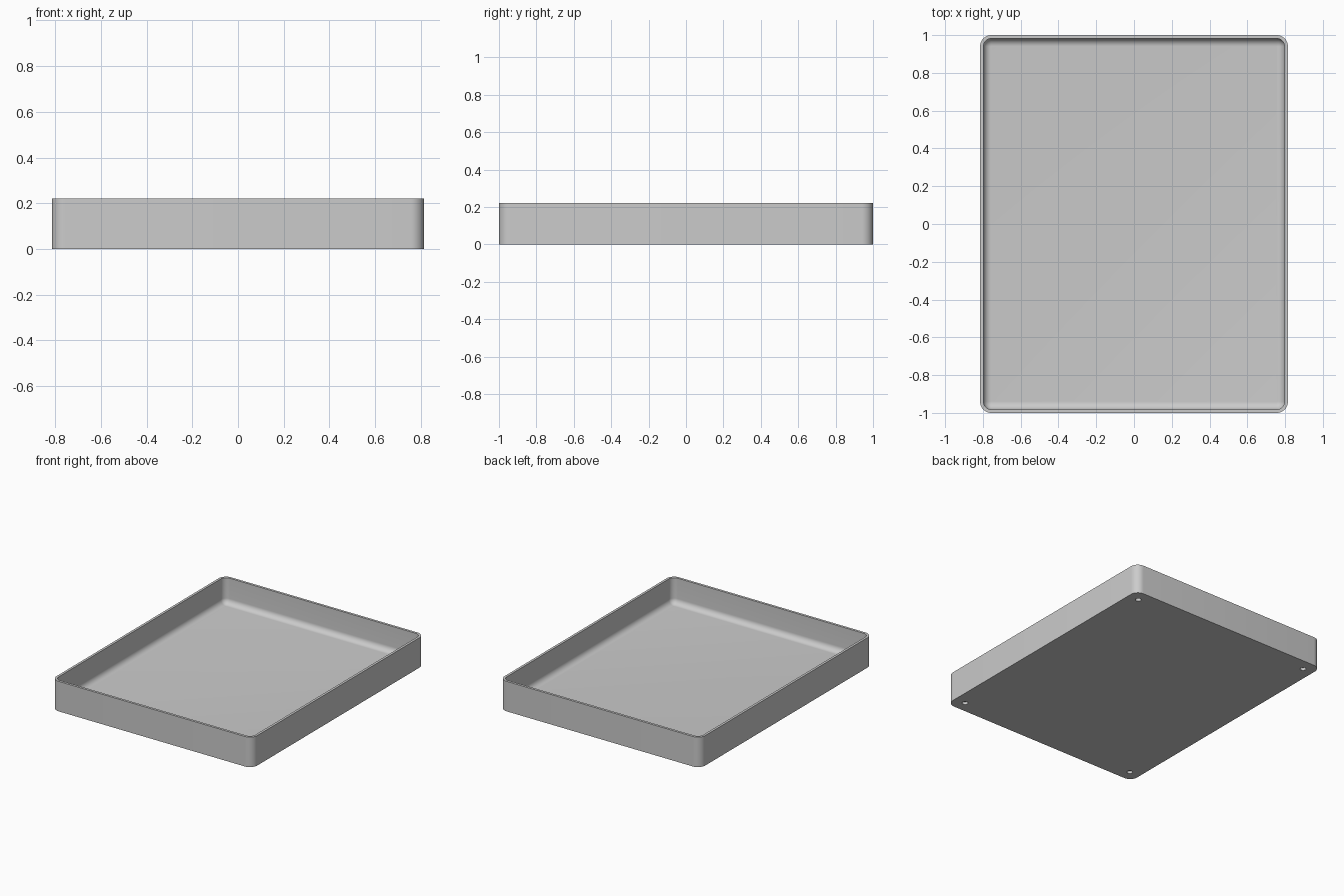
import bpy
import bmesh
import math

if "Cube" in bpy.data.objects:
    bpy.data.objects.remove(bpy.data.objects["Cube"], do_unlink=True)

HALF_X, HALF_Y, HEIGHT = 0.815, 1.0, 0.22
CORNER, WALL, FLOOR, FILLET = 0.06, 0.018, 0.03, 0.041
HOLE_INSET, HOLE_RADIUS, HOLE_DEPTH = 0.085, 0.02, 0.02
STEPS = 10

grey = bpy.data.materials.new("plain grey")
grey.use_nodes = True
colour = (0.6, 0.6, 0.6, 1)
grey.diffuse_color = colour
grey.node_tree.nodes["Principled BSDF"].inputs["Base Color"].default_value = colour


def ring(bm, inset, z):
    """Rounded rectangle of vertices, inset from the outer wall."""
    radius = CORNER - inset
    verts = []
    for k, (sx, sy) in enumerate(((1, 1), (-1, 1), (-1, -1), (1, -1))):
        for i in range(STEPS + 1):
            a = math.pi / 2 * (k + i / STEPS)
            verts.append(bm.verts.new((sx * (HALF_X - CORNER) + radius * math.cos(a),
                                       sy * (HALF_Y - CORNER) + radius * math.sin(a), z)))
    return verts


# Section of the tray: outer wall, rim, inner wall, filleted floor edge
section = [(0, 0), (0, HEIGHT), (WALL, HEIGHT)]
for i in range(STEPS + 1):
    a = math.pi / 2 * i / STEPS
    section.append((WALL + FILLET * (1 - math.cos(a)), FLOOR + FILLET * (1 - math.sin(a))))

bm = bmesh.new()
rings = [ring(bm, inset, z) for inset, z in section]
for low, high in zip(rings, rings[1:]):
    for i in range(len(low)):
        j = (i + 1) % len(low)
        bm.faces.new((low[i], low[j], high[j], high[i]))
bm.faces.new(rings[-1])
bm.faces.new(rings[0][::-1])
bmesh.ops.recalc_face_normals(bm, faces=bm.faces)
mesh = bpy.data.meshes.new("tray")
bm.to_mesh(mesh)
bm.free()
mesh.materials.append(grey)
tray = bpy.data.objects.new("tray", mesh)
bpy.context.collection.objects.link(tray)

# Blind round holes under the four corners
cutters = []
for sx in (-1, 1):
    for sy in (-1, 1):
        bpy.ops.mesh.primitive_cylinder_add(
            vertices=32, radius=HOLE_RADIUS, depth=2 * HOLE_DEPTH,
            location=(sx * (HALF_X - HOLE_INSET), sy * (HALF_Y - HOLE_INSET), 0))
        cutter = bpy.context.object
        cutter.name = "hole_cutter"
        cutter.hide_render = True
        cutter.data.materials.append(grey)
        cut = tray.modifiers.new("corner hole", 'BOOLEAN')
        cut.operation = 'DIFFERENCE'
        cut.solver = 'EXACT'
        cut.object = cutter
        cutters.append(cutter)

bpy.ops.object.select_all(action='DESELECT')
tray.select_set(True)
bpy.context.view_layer.objects.active = tray
for name in [m.name for m in tray.modifiers]:
    bpy.ops.object.modifier_apply(modifier=name)
for cutter in cutters:
    bpy.data.objects.remove(cutter, do_unlink=True)

bpy.ops.object.shade_smooth_by_angle(angle=math.radians(35))
